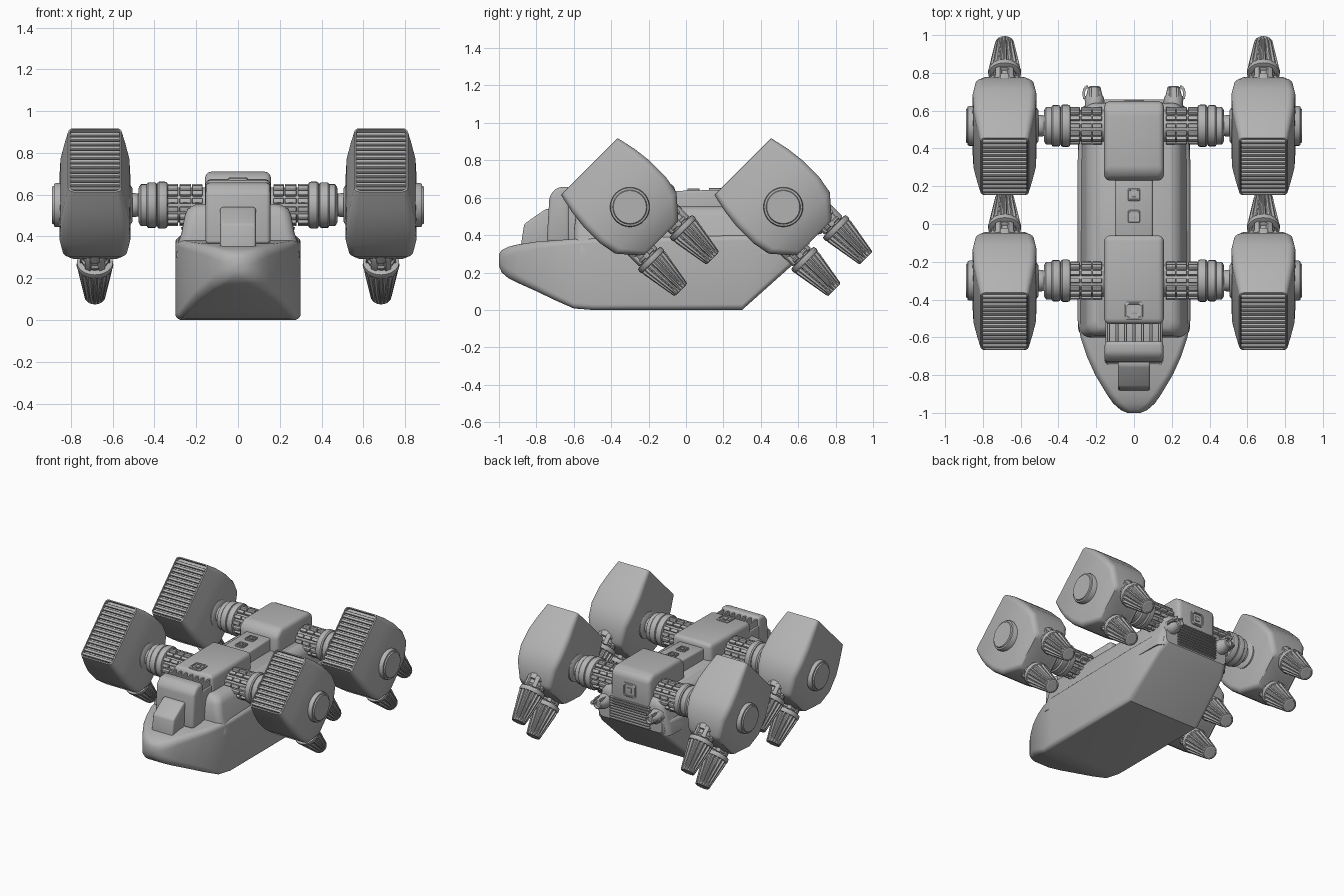
import bpy, bmesh, math
from mathutils import Matrix, Vector

cube = bpy.data.objects.get("Cube")
if cube:
    bpy.data.objects.remove(cube, do_unlink=True)

grey = bpy.data.materials.new("hull grey")
grey.use_nodes = True
grey.diffuse_color = (0.45, 0.45, 0.45, 1)
grey.node_tree.nodes["Principled BSDF"].inputs["Base Color"].default_value = (0.45, 0.45, 0.45, 1)

I4 = Matrix.Identity(4)
ALONG_Y = Matrix(((1, 0, 0, 0), (0, 0, 1, 0), (0, 1, 0, 0), (0, 0, 0, 1)))
ALONG_X = Matrix.Rotation(math.pi / 2, 4, 'Y')


def finish(bm, name, angle=35):
    bmesh.ops.recalc_face_normals(bm, faces=bm.faces)
    mesh = bpy.data.meshes.new(name)
    bm.to_mesh(mesh)
    bm.free()
    mesh.materials.append(grey)
    obj = bpy.data.objects.new(name, mesh)
    bpy.context.collection.objects.link(obj)
    bpy.ops.object.select_all(action='DESELECT')
    obj.select_set(True)
    bpy.context.view_layer.objects.active = obj
    bpy.ops.object.shade_smooth_by_angle(angle=math.radians(angle))
    return obj


def loft(bm, rings, mat=I4):
    """Skin a list of equal-length point rings and cap both ends."""
    rows = [[bm.verts.new(mat @ Vector(p)) for p in ring] for ring in rings]
    n = len(rows[0])
    for a, b in zip(rows, rows[1:]):
        for i in range(n):
            j = (i + 1) % n
            bm.faces.new((a[i], a[j], b[j], b[i]))
    bm.faces.new(rows[0])
    bm.faces.new(rows[-1])
    return rows


def rounded(hx, lo, hi, r, z, steps=5):
    """Rounded rectangle ring at height z."""
    r = min(r, hx * 0.95, (hi - lo) * 0.48)
    pts = []
    for k, (cx, cy) in enumerate(((hx - r, hi - r), (r - hx, hi - r), (r - hx, lo + r), (hx - r, lo + r))):
        for s in range(steps + 1):
            a = math.pi / 2 * (k + s / steps)
            pts.append((cx + r * math.cos(a), cy + r * math.sin(a), z))
    return pts


def lathe(bm, profile, mat=I4, n=32, flute=1.0):
    """Revolve (z, radius) pairs about local z; flute < 1 cuts ribs."""
    loft(bm, [[(r * (flute if i % 4 > 1 else 1) * math.cos(math.tau * i / n),
                r * (flute if i % 4 > 1 else 1) * math.sin(math.tau * i / n), z)
               for i in range(n)] for z, r in profile], mat)


def bevel(bm, verts, width):
    edges = {e for v in verts for e in v.link_edges}
    bmesh.ops.bevel(bm, geom=list(edges), offset=width, segments=3, profile=0.5, affect='EDGES', clamp_overlap=True)


def box(bm, centre, size, mat=I4, round_by=0):
    new = bmesh.ops.create_cube(bm, size=1, matrix=mat @ Matrix.Translation(centre) @ Matrix.Diagonal((*size, 1)))
    if round_by:
        bevel(bm, new["verts"], round_by)


def slab(name, outline, half_width, round_by):
    """Side outline of (y, z) points, extruded across x."""
    bm = bmesh.new()
    rows = loft(bm, [[(s * half_width, y, z) for y, z in outline] for s in (-1, 1)])
    bevel(bm, rows[0] + rows[1], round_by)
    finish(bm, name)


# Main hull: (y, half width, bottom, top, corner radius)
hull = [(-1.0, .035, .235, .30, .03), (-.985, .07, .20, .32, .05), (-.95, .11, .17, .338, .05),
        (-.9, .145, .145, .35, .045), (-.8, .205, .10, .365, .04), (-.7, .25, .052, .372, .035),
        (-.6, .283, .008, .38, .03), (-.5, .30, 0, .385, .03), (.3, .30, 0, .40, .03),
        (.58, .285, .25, .41, .03), (.64, .255, .32, .42, .03)]
bm = bmesh.new()
loft(bm, [rounded(w, lo, hi, r, y) for y, w, lo, hi, r in hull], ALONG_Y)
finish(bm, "hull")

# Upper hull with sloping shoulders
bm = bmesh.new()
loft(bm, [rounded(w, y0, y1, .05, z) for z, w, y0, y1 in
          ((.3, .296, -.60, .62), (.36, .29, -.60, .63), (.42, .27, -.60, .64), (.50, .255, -.59, .64),
           (.535, .24, -.575, .63), (.555, .20, -.55, .61))])
finish(bm, "upper_hull", 50)

# Cockpit, spine and the two arm housings
slab("cockpit_nose", ((-.885, .33), (-.865, .46), (-.75, .54), (-.68, .54), (-.68, .33)), .085, .012)
slab("cockpit", ((-.745, .36), (-.73, .61), (-.69, .655), (-.62, .66), (-.62, .36)), .155, .02)
slab("cockpit_neck", ((-.66, .36), (-.66, .60), (-.5, .60), (-.5, .36)), .15, .01)
slab("spine", ((-.1, .45), (-.1, .635), (.27, .645), (.27, .45)), .1, .012)
slab("front_housing", ((-.53, .42), (-.53, .67), (-.06, .675), (-.06, .42)), .158, .03)
slab("rear_housing", ((.23, .42), (.23, .665), (.28, .71), (.6, .71), (.65, .68), (.65, .42)), .158, .03)

# Fins between the cockpit and the front housing
bm = bmesh.new()
for i in range(7):
    box(bm, ((i - 3) * .045, -.575, .61), (.014, .11, .07), round_by=.004)
finish(bm, "neck_fins")


def hatch(name, mat, size):
    bm = bmesh.new()
    loft(bm, [rounded(s, -s, s, s * .3, z) for s, z in
              ((size, -.01), (size, .006), (size * .9, .01), (size * .75, .01), (size * .72, .003))], mat)
    box(bm, (0, 0, .006), (size * .7, size * .7, .008), mat, .002)
    finish(bm, name)


hatch("front_hatch", Matrix.Translation((0, -.46, .671)), .047)
hatch("spine_hatch_front", Matrix.Translation((0, .04, .64)), .033)
hatch("spine_hatch_rear", Matrix.Translation((0, .155, .643)), .033)
hatch("rear_hatch", Matrix.Translation((0, .65, .575)) @ Matrix.Rotation(-math.pi / 2, 4, 'X'), .05)

# Rear grille
bm = bmesh.new()
for i in range(9):
    box(bm, (0, .645, .335 + i * .019), (.32, .03, .009), round_by=.002)
finish(bm, "rear_grille")

# Small rear thrusters with a hoop on the outside
for side, label in ((1, "left"), (-1, "right")):
    bm = bmesh.new()
    at = Matrix.Translation((side * .21, .62, .44)) @ ALONG_Y
    lathe(bm, ((0, .05), (.05, .05), (.06, .043), (.105, .032), (.11, .024), (.09, .02)), at, 16)
    for dx in (-.02, .02):
        box(bm, (dx, .035, .07), (.012, .02, .07), at, .003)
    for k in range(8):
        a = math.pi * (k + .5) / 8
        box(bm, (side * (.035 + .022 * math.sin(a)), 0, .07 + .035 * math.cos(a)), (.012, .012, .016), at)
    finish(bm, label + "_rear_thruster")


def arm(name, mat):
    bm = bmesh.new()
    lathe(bm, ((.1, .084), (.34, .084)), mat)
    for k in range(14):
        turn = mat @ Matrix.Rotation(math.tau * k / 14, 4, 'Z')
        for z, length in ((.195, .05), (.252, .055), (.312, .05)):
            box(bm, (.088, 0, z), (.026, .024, length), turn, .004)
    lathe(bm, ((.335, .095), (.34, .108), (.35, .112), (.378, .112), (.386, .106), (.388, .098),
               (.392, .106), (.40, .109), (.43, .109), (.438, .1), (.465, .1), (.475, .085), (.478, .05)), mat)
    lathe(bm, ((.46, .04), (.48, .055), (.50, .058), (.52, .055), (.55, .05)), mat)
    lathe(bm, ((.505, .08), (.515, .095), (.56, .095)), mat)
    # Outer pivot cap
    lathe(bm, ((.80, .106), (.872, .106), (.88, .102), (.882, .092), (.89, .088)), mat, 40)
    finish(bm, name)


def engine(name, mat):
    # Shell: (along, half width, half height, corner radius), ending in a recessed intake
    shell = [(.235, .115, .125, .03), (.22, .13, .145, .035), (.12, .155, .232, .04), (.02, .17, .25, .04),
             (-.1, .165, .25, .04), (-.2, .148, .238, .035), (-.305, .128, .215, .025),
             (-.307, .12, .207, .02), (-.285, .12, .207, .02)]
    bm = bmesh.new()
    loft(bm, [rounded(w, -h, h, r, u) for u, w, h, r in shell], mat)
    finish(bm, name + "_shell", 40)
    bm = bmesh.new()
    for i in range(13):
        box(bm, (0, .19 - i * .0305, -.296), (.236, .018, .022), mat, .003)
    finish(bm, name + "_intake_slats")
    for v, part in ((-.12, "upper"), (.12, "lower")):
        at = mat @ Matrix.Translation((0, v, 0))
        bm = bmesh.new()
        lathe(bm, ((.16, .07), (.205, .07), (.21, .058), (.235, .058), (.24, .066), (.25, .066), (.255, .06),
                   (.27, .06)), at)
        for k in range(6):
            box(bm, (.062, 0, .22), (.02, .03, .08), at @ Matrix.Rotation(math.tau * k / 6, 4, 'Z'), .004)
        lathe(bm, ((.262, .07), (.266, .086), (.285, .088), (.295, .084), (.297, .07)), at)
        finish(bm, name + "_" + part + "_coupling")
        bm = bmesh.new()
        lathe(bm, ((.29, .06), (.292, .083), (.31, .083), (.50, .05), (.503, .046)), at, 64, .86)
        finish(bm, name + "_" + part + "_nozzle_ribs")
        bm = bmesh.new()
        lathe(bm, ((.45, .048), (.505, .047), (.507, .038), (.42, .034)), at)
        finish(bm, name + "_" + part + "_nozzle_bore")


# Four arms and engines, tilted back and down
TILT = Matrix.Rotation(math.radians(-135), 4, 'X')
for row, y in (("front", -.30), ("rear", .52)):
    for side, label in ((1, "left"), (-1, "right")):
        turn = Matrix.Rotation(0 if side > 0 else math.pi, 4, 'Z')
        arm(f"{row}_{label}_arm", Matrix.Translation((0, y, .55)) @ turn @ ALONG_X)
        engine(f"{row}_{label}_engine", Matrix.Translation((side * .685, y, .55)) @ TILT)
